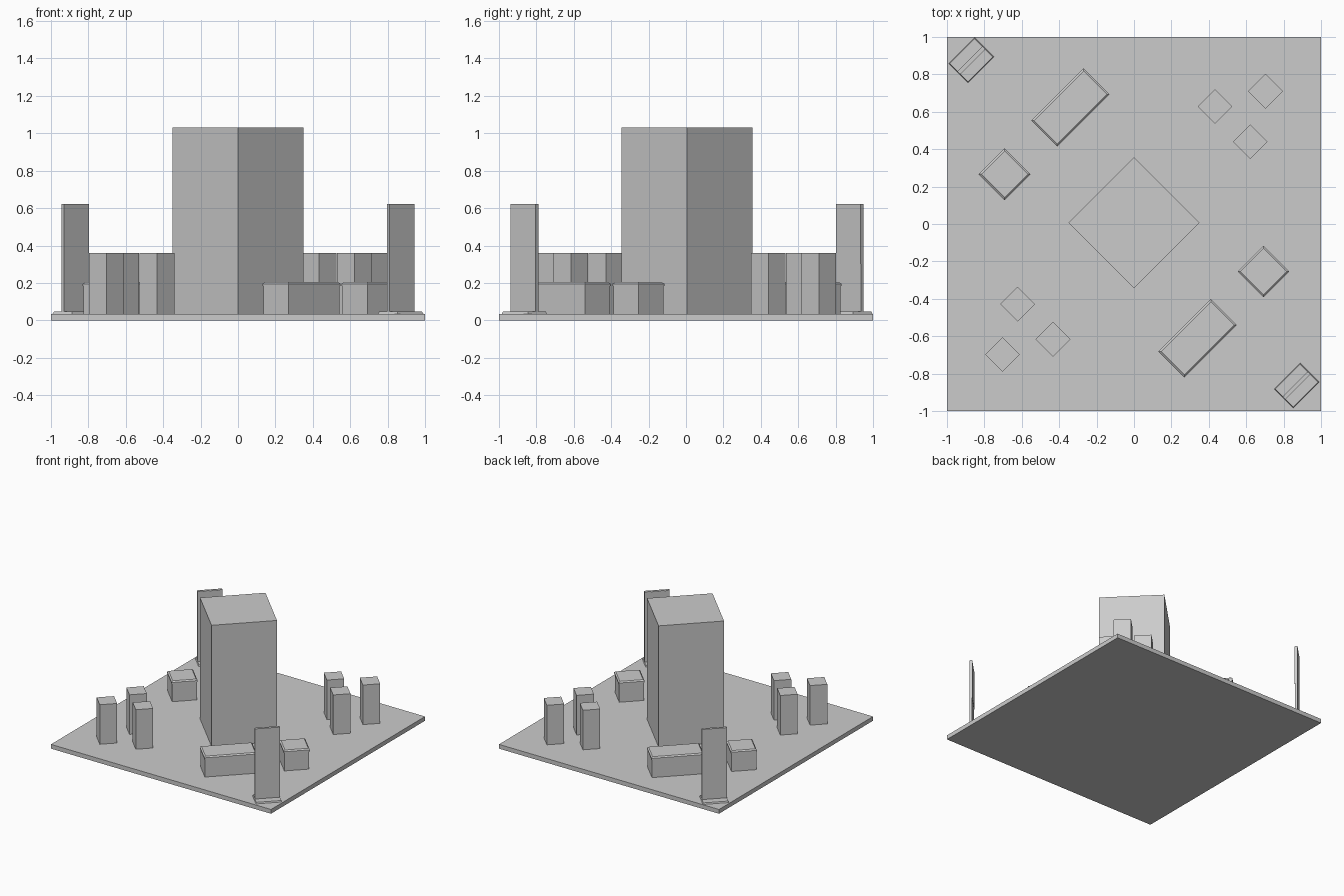
import bpy, bmesh
from math import pi
from mathutils import Matrix, Vector

if "Cube" in bpy.data.objects:
    bpy.data.objects.remove(bpy.data.objects["Cube"])

SHIFT = Vector((0, 0.006, 0))   # everything on the plate sits slightly off centre
DIAG = pi / 4                   # buildings are turned 45 degrees


def block(name, at, size, z0, z1, angle=DIAG, inset=0.0, local=(0, 0), turn=0.0):
    """Box from z0 to z1, its top optionally narrowed; placed, then turned about the plaza centre."""
    bm = bmesh.new()
    bmesh.ops.create_cube(bm, size=1)
    for v in bm.verts:
        top = v.co.z > 0
        k = inset if top else 0.0
        v.co.x = v.co.x * (size[0] - 2 * k) + local[0]
        v.co.y = v.co.y * (size[1] - 2 * k) + local[1]
        v.co.z = z1 if top else z0
    m = (Matrix.Translation(SHIFT) @ Matrix.Rotation(turn, 4, 'Z')
         @ Matrix.Translation((at[0], at[1], 0)) @ Matrix.Rotation(angle, 4, 'Z'))
    if name == "ground_plate":
        m = Matrix.Identity(4)
    bm.transform(m)
    me = bpy.data.meshes.new(name)
    bm.to_mesh(me)
    bm.free()
    ob = bpy.data.objects.new(name, me)
    bpy.context.collection.objects.link(ob)
    return ob


G = 0.035   # top of the plate

# plate and central tower
block("ground_plate", (0, 0), (2, 2), 0, G)
block("central_tower", (0, 0), (0.495, 0.495), G, 1.03)

# each group appears twice, half a turn apart
for side, turn in (("front", 0.0), ("back", pi)):
    # three small towers
    for i, at in enumerate([(0.433, 0.622), (0.703, 0.704), (0.622, 0.434)]):
        block(f"small_tower_{side}_{i + 1}", at, (0.131, 0.131), G, 0.36, turn=turn)

    # low buildings with overhanging caps
    for kind, at, length in (("long", (0.34, -0.617), 0.396), ("square", (0.692, -0.26), 0.196)):
        w = 0.196
        block(f"{kind}_house_{side}", at, (length - 0.008, w - 0.008), G, 0.183, turn=turn)
        block(f"{kind}_house_cap_{side}", at, (length, w), 0.183, 0.195, turn=turn)
        block(f"{kind}_house_cap_top_{side}", at, (length, w), 0.195, 0.204, inset=0.01, turn=turn)

    # corner slab on a plinth, with a thin panel on its inner face
    at = (0.87, -0.87)
    block(f"slab_plinth_{side}", at, (0.196, 0.145), G, 0.046, inset=0.004, turn=turn)
    block(f"slab_{side}", at, (0.19, 0.02), 0.045, 0.622, turn=turn)
    block(f"slab_panel_{side}", at, (0.186, 0.003), 0.30, 0.62, local=(0, 0.0105), turn=turn)
